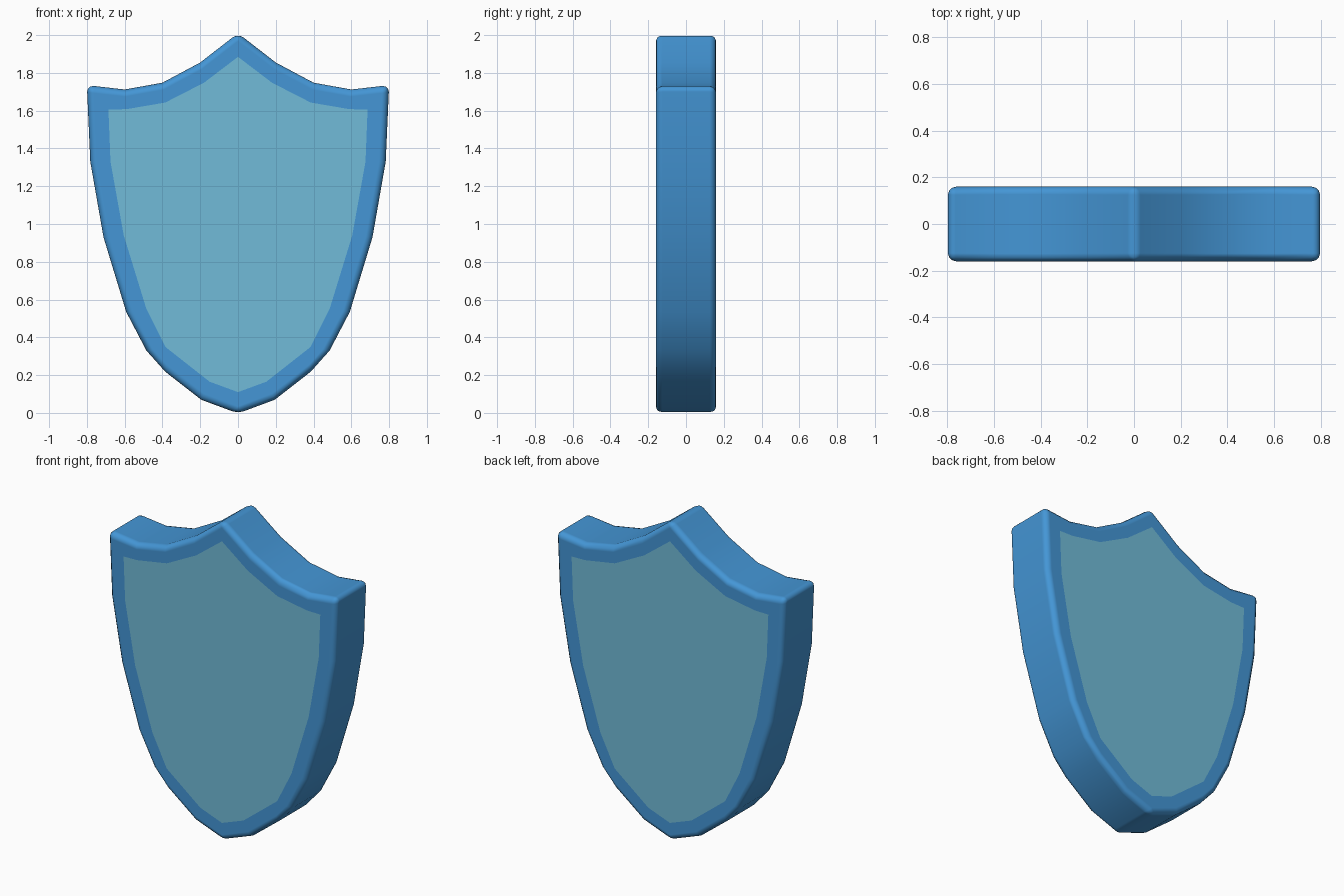
import bpy, bmesh, math

if "Cube" in bpy.data.objects:
    bpy.data.objects.remove(bpy.data.objects["Cube"])

HALF_DEPTH = 0.16

# right half of the outline and of the coloured panel, top to bottom (x, z)
OUTER = [(0, 2.01), (0.2, 1.855), (0.4, 1.748), (0.6, 1.712), (0.8, 1.735), (0.782, 1.33),
         (0.712, 0.93), (0.592, 0.535), (0.485, 0.33), (0.385, 0.218), (0.195, 0.07), (0, -0.003)]
INNER = [(0, 1.885), (0.18, 1.748), (0.385, 1.643), (0.59, 1.608), (0.686, 1.606), (0.675, 1.33),
         (0.605, 0.94), (0.485, 0.55), (0.385, 0.35), (0.36, 0.33), (0.15, 0.165), (0, 0.11)]


def material(name, rgb):
    m = bpy.data.materials.new(name)
    m.diffuse_color = (*rgb, 1)
    m.use_nodes = True
    m.node_tree.nodes["Principled BSDF"].inputs["Base Color"].default_value = m.diffuse_color
    return m


def mirrored(half):
    return half + [(-x, z) for x, z in half[-2:0:-1]]


bm = bmesh.new()


def ring(points, y):
    return [bm.verts.new((x, y, z)) for x, z in points]


def bridge(a, b):
    n = len(a)
    for i in range(n):
        j = (i + 1) % n
        bm.faces.new((a[i], a[j], b[j], b[i]))


# rim and panel on front and back, joined by the side wall
outlines = []
for y in (-HALF_DEPTH, HALF_DEPTH):
    outer, inner = ring(mirrored(OUTER), y), ring(mirrored(INNER), y)
    bridge(outer, inner)
    bm.faces.new(inner).material_index = 1
    outlines.append(outer)
bridge(*outlines)
bmesh.ops.recalc_face_normals(bm, faces=bm.faces[:])

mesh = bpy.data.meshes.new("shield")
bm.to_mesh(mesh)
bm.free()
mesh.materials.append(material("rim blue", (0.058, 0.305, 0.67)))
mesh.materials.append(material("panel light blue", (0.165, 0.50, 0.69)))
shield = bpy.data.objects.new("shield", mesh)
bpy.context.collection.objects.link(shield)

# smooth shading and rounded edges
bpy.context.view_layer.objects.active = shield
shield.select_set(True)
bpy.ops.object.shade_smooth_by_angle(angle=math.radians(35))
bevel = shield.modifiers.new("rounded edges", 'BEVEL')
bevel.width = 0.035
bevel.segments = 3
bevel.limit_method = 'ANGLE'
bevel.angle_limit = math.radians(35)
bevel.harden_normals = True
